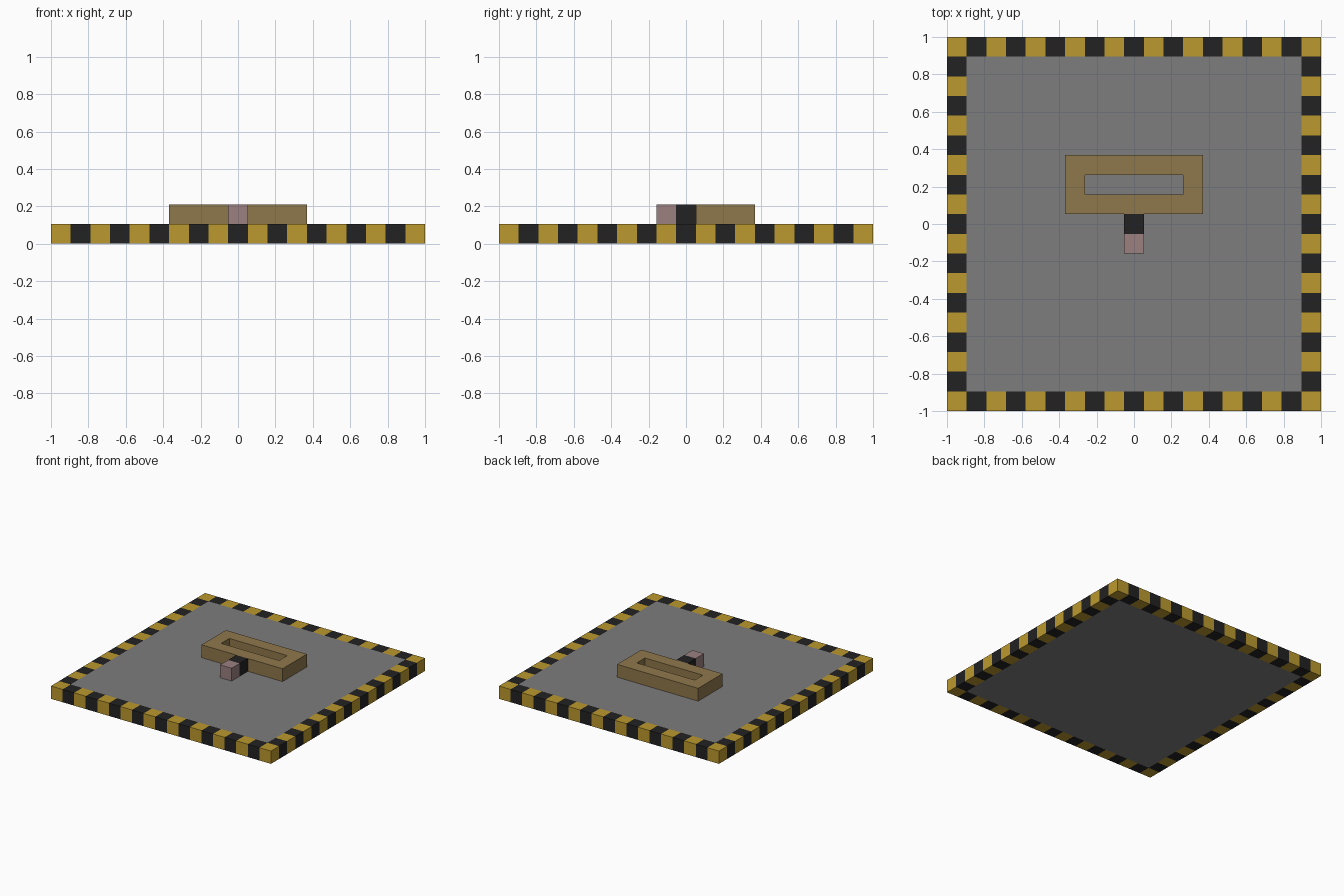
import bpy, bmesh
from mathutils import Matrix, Vector

old = bpy.data.objects.get("Cube")
if old:
    bpy.data.objects.remove(old, do_unlink=True)

N = 19          # tiles along one side of the base
U = 2 / N       # tile size


def material(name, rgb):
    """Flat material from 8-bit display colour."""
    lin = [((c / 255 + 0.055) / 1.055) ** 2.4 for c in rgb]
    mat = bpy.data.materials.new(name)
    mat.use_nodes = True
    mat.diffuse_color = (*lin, 1)
    bsdf = next(n for n in mat.node_tree.nodes if n.type == 'BSDF_PRINCIPLED')
    bsdf.inputs["Base Color"].default_value = (*lin, 1)
    return mat


yellow = material("warning yellow", (187, 153, 46))
black = material("black", (34, 34, 34))
grey = material("stone grey", (125, 125, 125))
brown = material("wood brown", (143, 120, 76))
pink = material("dusty pink", (155, 128, 128))


def slab(name, cols, rows, y, z, mats, rule=lambda i, j: 0, hole=None):
    """One-tile-high slab of tiles; rule picks a colour, hole removes tiles."""
    bm = bmesh.new()
    scale = Matrix.Diagonal((cols * U / 2, rows * U / 2, 1, 1))
    bmesh.ops.create_grid(bm, x_segments=cols, y_segments=rows, size=1, matrix=scale)

    def tile(face):
        p = face.calc_center_median() - face.normal * U / 2
        return int(p.x / U + cols / 2), int(p.y / U + rows / 2)

    if hole:
        gone = [f for f in bm.faces if hole(*tile(f))]
        bmesh.ops.delete(bm, geom=gone, context='FACES')
    top = bmesh.ops.extrude_face_region(bm, geom=bm.faces[:])["geom"]
    verts = [v for v in top if isinstance(v, bmesh.types.BMVert)]
    bmesh.ops.translate(bm, verts=verts, vec=Vector((0, 0, U)))
    bmesh.ops.recalc_face_normals(bm, faces=bm.faces[:])
    bm.normal_update()
    for f in bm.faces:
        f.material_index = rule(*tile(f))
    # Merge tiles of the same colour into clean faces
    bmesh.ops.dissolve_limit(bm, angle_limit=0.01, verts=bm.verts[:],
                             edges=bm.edges[:], delimit={'MATERIAL'})
    mesh = bpy.data.meshes.new(name)
    bm.to_mesh(mesh)
    bm.free()
    for m in mats:
        mesh.materials.append(m)
    obj = bpy.data.objects.new(name, mesh)
    obj.location = (0, y, z)
    bpy.context.collection.objects.link(obj)
    return obj


def border_stripes(i, j):
    if 0 < i < N - 1 and 0 < j < N - 1:
        return 2
    return (i + j) % 2


# Base platform with striped border
slab("base_platform", N, N, 0, 0, [yellow, black, grey], border_stripes)

# Rectangular wooden frame with an open slot
slab("wooden_frame", 7, 3, 2 * U, U, [brown],
     hole=lambda i, j: 0 < i < 6 and j == 1)

# Small blocks in front of the frame
slab("connector_block", 1, 1, 0, U, [black])
slab("end_block", 1, 1, -U, U, [pink])
